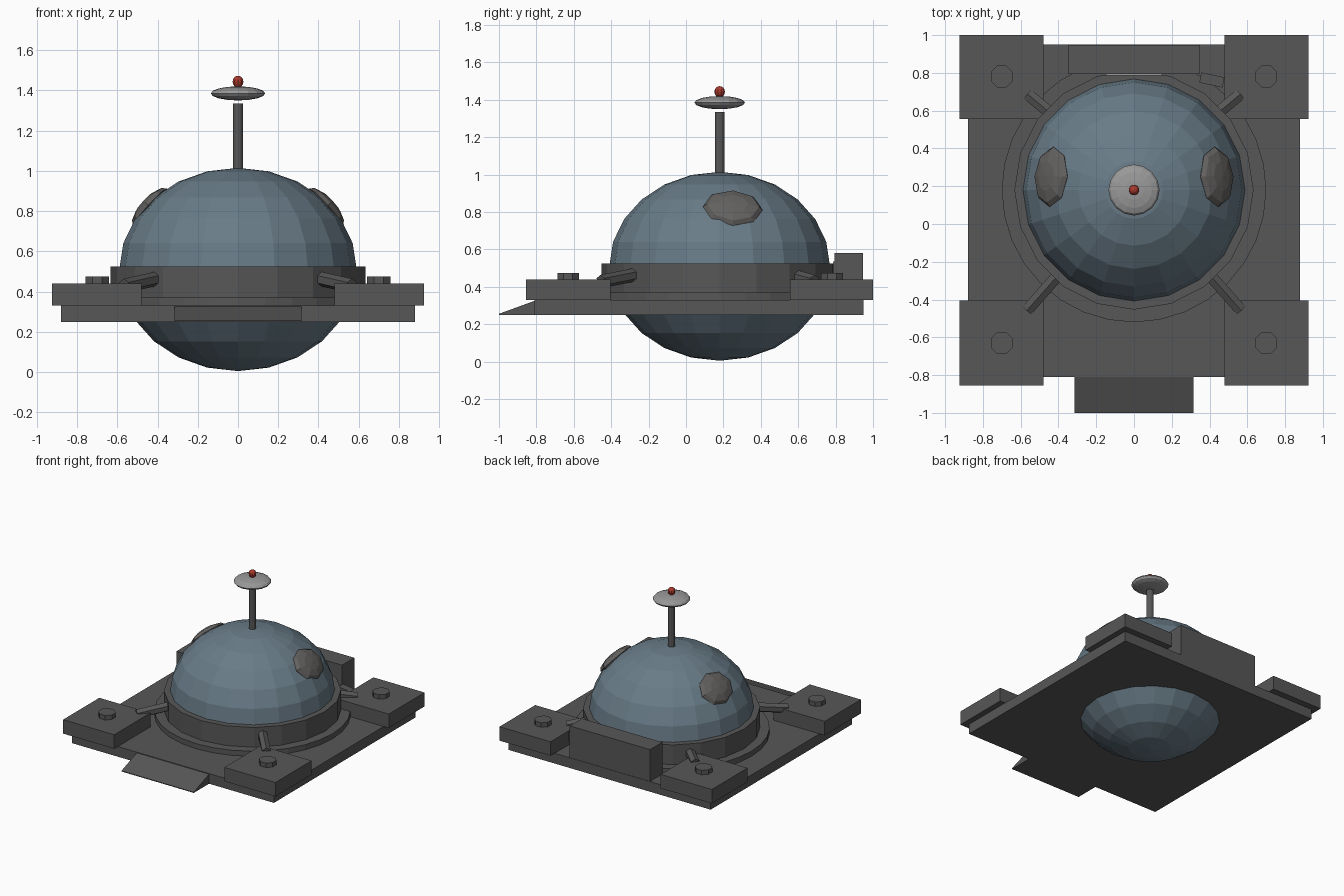
import bpy, bmesh, math
from mathutils import Vector, Matrix

if "Cube" in bpy.data.objects:
    bpy.data.objects.remove(bpy.data.objects["Cube"])


def mat(name, rgb):
    m = bpy.data.materials.new(name)
    m.diffuse_color = (*rgb, 1)
    m.use_nodes = True
    m.node_tree.nodes["Principled BSDF"].inputs["Base Color"].default_value = m.diffuse_color
    return m


DARK = mat("dark_grey", (0.095, 0.095, 0.095))
BLUE = mat("slate_blue", (0.14, 0.20, 0.245))
LIGHT = mat("light_grey", (0.32, 0.32, 0.32))
PATCH = mat("warm_grey", (0.125, 0.12, 0.115))
RED = mat("red", (0.40, 0.04, 0.025))
CY = 0.18  # y of the dome axis


def finish(name, bm, material):
    bmesh.ops.recalc_face_normals(bm, faces=bm.faces)
    me = bpy.data.meshes.new(name)
    bm.to_mesh(me)
    bm.free()
    me.materials.append(material)
    ob = bpy.data.objects.new(name, me)
    bpy.context.collection.objects.link(ob)
    return ob


def box(name, x, y, z, material=DARK, turn=0):
    bm = bmesh.new()
    c = Vector(((x[0] + x[1]) / 2, (y[0] + y[1]) / 2, (z[0] + z[1]) / 2))
    size = (x[1] - x[0], y[1] - y[0], z[1] - z[0], 1)
    bmesh.ops.create_cube(bm, size=1, matrix=Matrix.Translation(c)
                          @ Matrix.Rotation(turn, 4, 'Z') @ Matrix.Diagonal(size))
    return finish(name, bm, material)


def rod(name, a, b, r, sides, material=DARK, turn=0):
    a, b = Vector(a), Vector(b)
    d = b - a
    m = (Matrix.Translation((a + b) / 2) @ d.to_track_quat('Z', 'Y').to_matrix().to_4x4()
         @ Matrix.Rotation(turn, 4, 'Z'))
    bm = bmesh.new()
    bmesh.ops.create_cone(bm, cap_ends=True, segments=sides, radius1=r, radius2=r,
                          depth=d.length, matrix=m)
    return finish(name, bm, material)


def ball(name, loc, radii, u, v, material, rot=Matrix()):
    bm = bmesh.new()
    bmesh.ops.create_uvsphere(bm, u_segments=u, v_segments=v, radius=1,
                              matrix=Matrix.Translation(loc) @ rot @ Matrix.Diagonal((*radii, 1)))
    return finish(name, bm, material)


# base slab and front ramp wedge
box("base_slab", (-0.88, 0.88), (-0.81, 0.95), (0.25, 0.33))
bm = bmesh.new()
side = [bm.verts.new((-0.315, y, z)) for y, z in
        ((-0.81, 0.25), (-1.0, 0.25), (-1.0, 0.256), (-0.81, 0.325))]
face = bm.faces.new(side)
ext = bmesh.ops.extrude_face_region(bm, geom=[face])
bmesh.ops.translate(bm, vec=(0.63, 0, 0),
                    verts=[g for g in ext["geom"] if isinstance(g, bmesh.types.BMVert)])
finish("front_ramp", bm, DARK)

# corner pads with bolts, and braces to the ring
for sx, sn in ((-1, "left"), (1, "right")):
    xs = sorted((sx * 0.48, sx * 0.925))
    for end, ys, by, a, b in (
            ("front", (-0.855, -0.405), -0.63, (0.41, -0.28, 0.463), (0.565, -0.455, 0.428)),
            ("back", (0.555, 1.0), 0.78, (0.41, 0.56, 0.463), (0.56, 0.685, 0.428))):
        box(f"{end}_{sn}_pad", xs, ys, (0.33, 0.44))
        rod(f"{end}_{sn}_bolt", (sx * 0.70, by, 0.43), (sx * 0.70, by, 0.475), 0.063, 8,
            turn=math.pi / 8)
        rod(f"{end}_{sn}_brace", (sx * a[0], a[1], a[2]), (sx * b[0], b[1], b[2]), 0.036, 6)

# collar around the dome
rod("collar_flange", (0, CY, 0.32), (0, CY, 0.37), 0.70, 32)
rod("collar_ring", (0, CY, 0.32), (0, CY, 0.525), 0.633, 20)

# rear equipment block with front plate and lever
box("rear_block", (-0.35, 0.35), (0.795, 0.947), (0.33, 0.58))
box("rear_block_plate", (-0.148, 0.148), (0.787, 0.796), (0.40, 0.535), LIGHT)
box("rear_lever", (0.35, 0.475), (0.735, 0.79), (0.36, 0.43), DARK, math.radians(-12))

# dome body
ball("dome", (0, CY, 0.51), (0.59, 0.59, 0.505), 20, 12, BLUE)

# faceted side patches, flattened along the dome normal
for sx, sn in ((-1, "left"), (1, "right")):
    n = Vector((sx * 1.32, 0.15, 1.21)).normalized()
    t = (Vector((0, 1, 0)) - n * n.y).normalized()
    rot = Matrix((t, n.cross(t), n)).transposed().to_4x4()
    ball(f"{sn}_patch", (sx * 0.437, 0.25, 0.82), (0.16, 0.125, 0.045), 8, 6, PATCH, rot)

# antenna
rod("antenna_mast", (0, CY, 0.98), (0, CY, 1.335), 0.026, 12)
ball("antenna_dish", (0, CY, 1.385), (0.135, 0.135, 0.035), 16, 8, LIGHT)
ball("antenna_light", (0, CY, 1.443), (0.028, 0.028, 0.03), 10, 8, RED)
